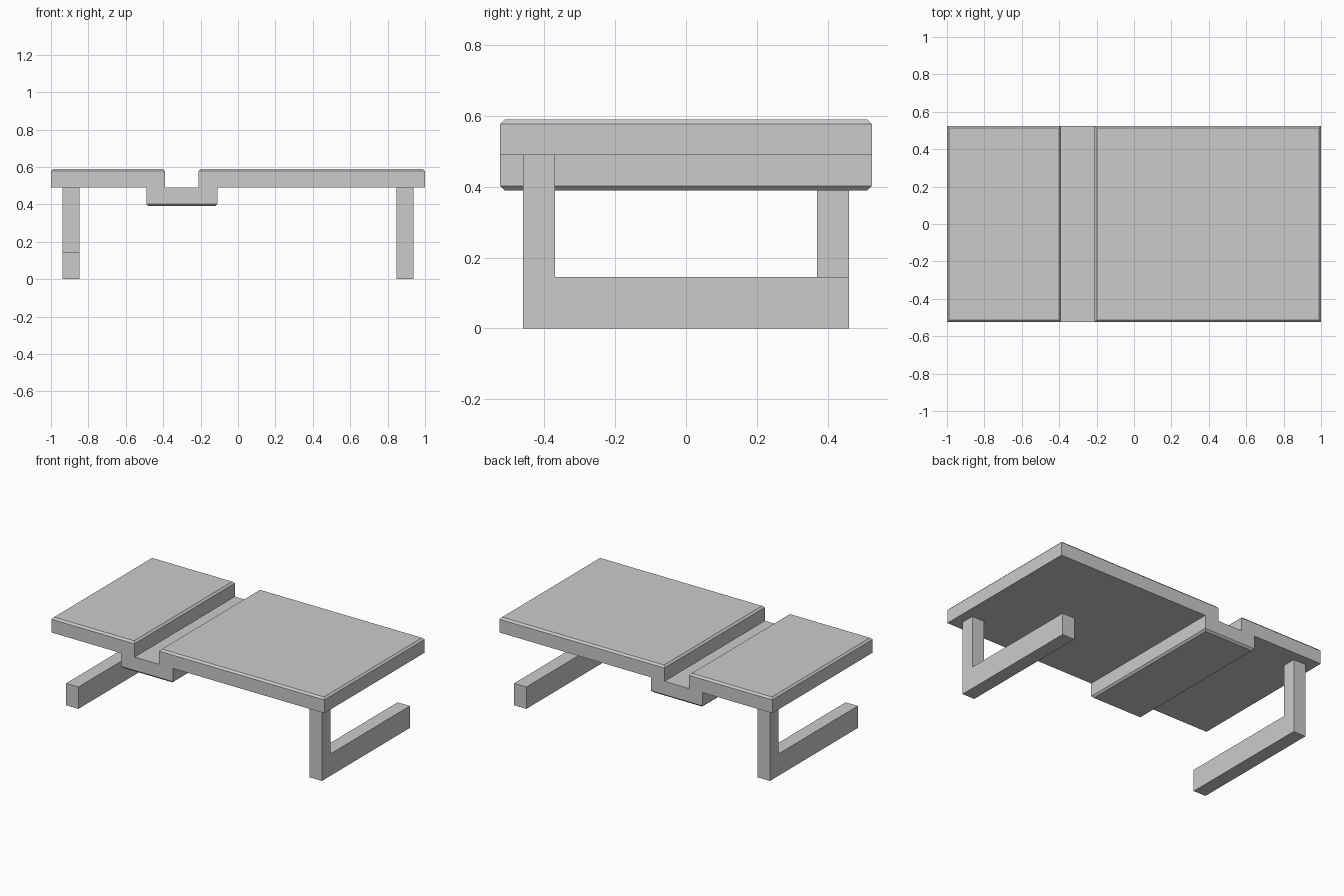
import bpy, bmesh
from math import pi
from mathutils import Vector

if "Cube" in bpy.data.objects:
    bpy.data.objects.remove(bpy.data.objects["Cube"])


def extrude_profile(name, points, direction, chamfer_levels=(), chamfer=0.012):
    """Extrude a closed flat profile; chamfer the rims of horizontal faces at given heights."""
    bm = bmesh.new()
    face = bm.faces.new([bm.verts.new(p) for p in points])
    ext = bmesh.ops.extrude_face_region(bm, geom=[face], use_keep_orig=True)
    bmesh.ops.translate(bm, vec=Vector(direction),
                        verts=[g for g in ext["geom"] if isinstance(g, bmesh.types.BMVert)])
    bmesh.ops.recalc_face_normals(bm, faces=bm.faces)
    rims = {e for f in bm.faces for e in f.edges
            if any(all(abs(v.co.z - z) < 1e-5 for v in f.verts) for z in chamfer_levels)}
    if rims:
        bmesh.ops.bevel(bm, geom=list(rims), offset=chamfer, segments=1,
                        profile=0.5, affect='EDGES')
    mesh = bpy.data.meshes.new(name)
    bm.to_mesh(mesh)
    bm.free()
    obj = bpy.data.objects.new(name, mesh)
    bpy.context.collection.objects.link(obj)
    return obj


# Tabletop with a sunken tray channel, extruded front to back
D, LOW, MID, TOP = 0.525, 0.39, 0.49, 0.59
section = [(-1, MID), (-0.49, MID), (-0.49, LOW), (-0.11, LOW), (-0.11, MID), (1, MID),
           (1, TOP), (-0.21, TOP), (-0.21, MID), (-0.39, MID), (-0.39, TOP), (-1, TOP)]
extrude_profile("tabletop", [(x, -D, z) for x, z in section], (0, 2 * D, 0), (LOW, TOP))

# L-shaped legs: one post each, on diagonally opposite corners
leg = [(-0.46, 0), (0.46, 0), (0.46, 0.145), (-0.37, 0.145), (-0.37, MID), (-0.46, MID)]
for name, turn in (("right_leg", 0), ("left_leg", pi)):
    obj = extrude_profile(name, [(0.847, y, z) for y, z in leg], (0.09, 0, 0))
    obj.rotation_euler.z = turn
